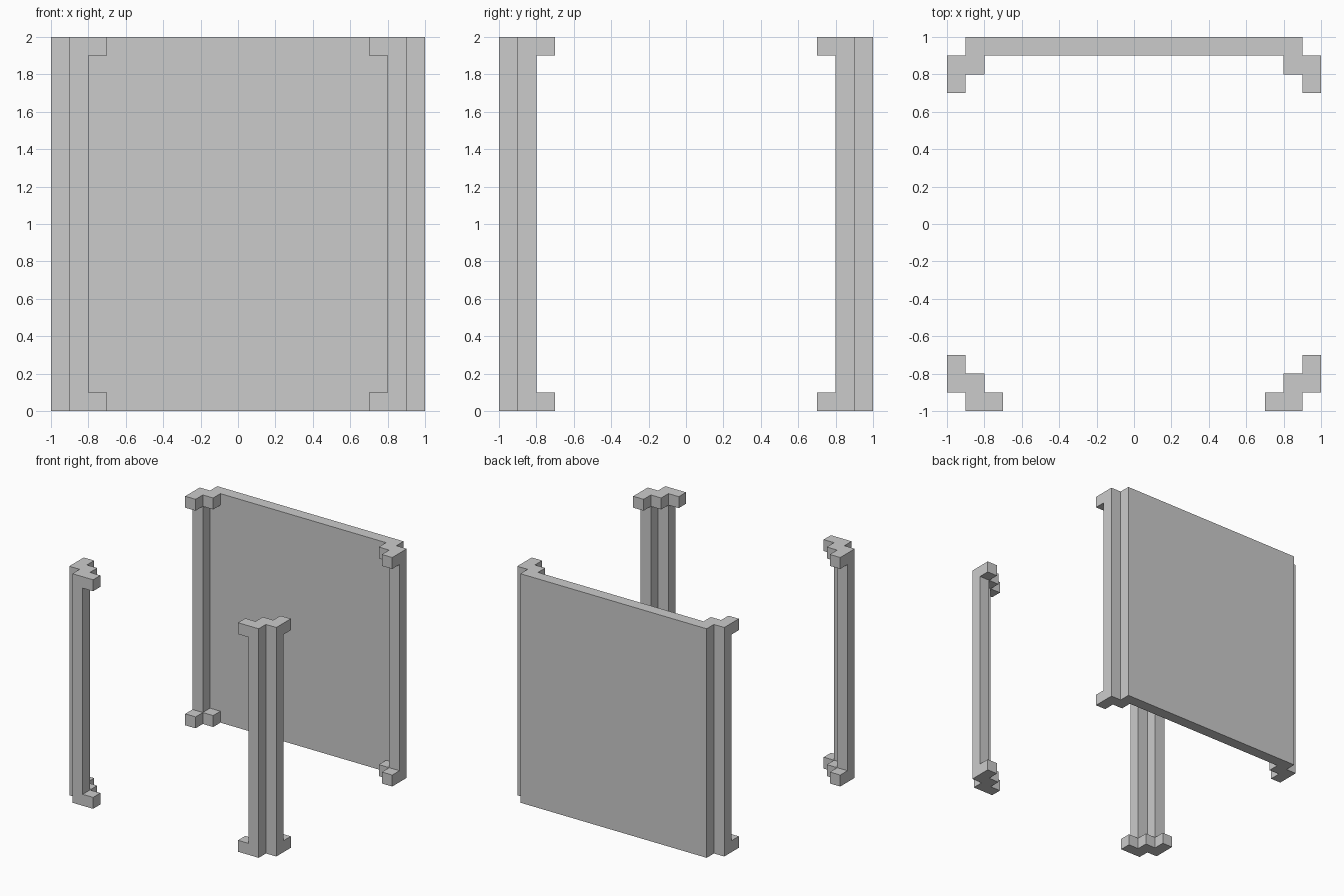
import bpy, bmesh, math
from mathutils import Vector
from itertools import product

if "Cube" in bpy.data.objects:
    bpy.data.objects.remove(bpy.data.objects["Cube"])

U = 0.1  # size of one block


def block_object(name, boxes):
    """Fuse grid boxes ((x0,x1),(y0,y1),(z0,z1)) into one outer skin."""
    cells = {c for b in boxes for c in product(*(range(*r) for r in b))}
    bm = bmesh.new()
    verts = {}

    def vert(p):
        key = tuple(p)
        if key not in verts:
            verts[key] = bm.verts.new(Vector(key) * U)
        return verts[key]

    for c in cells:
        for axis, side in product(range(3), (0, 1)):
            n = list(c)
            n[axis] += 2 * side - 1
            if tuple(n) in cells:
                continue
            a, b = (axis + 1) % 3, (axis + 2) % 3
            ring = []
            for da, db in ((0, 0), (1, 0), (1, 1), (0, 1)):
                p = list(c)
                p[axis] += side
                p[a] += da
                p[b] += db
                ring.append(vert(p))
            bm.faces.new(ring if side else ring[::-1])
    # merge coplanar block faces into clean flat panels
    bmesh.ops.dissolve_limit(bm, angle_limit=math.radians(1),
                             verts=bm.verts[:], edges=bm.edges[:])
    mesh = bpy.data.meshes.new(name)
    bm.to_mesh(mesh)
    bm.free()
    obj = bpy.data.objects.new(name, mesh)
    bpy.context.collection.objects.link(obj)
    return obj


def span(i, s):
    """One-block range at index i, mirrored when s is -1."""
    return (i, i + 1) if s > 0 else (-i - 1, -i)


def corner(sx, sy):
    """Two upright strips with stepped bracket blocks at top and bottom."""
    boxes = [(span(x, sx), span(y, sy), (0, 20)) for x, y in ((9, 8), (8, 9))]
    for x, y in ((9, 7), (8, 8), (7, 9)):
        boxes += [(span(x, sx), span(y, sy), span(z, 1)) for z in (0, 19)]
    return boxes


# free-standing front posts
for label, sx in (("left", -1), ("right", 1)):
    block_object(f"front_{label}_post", corner(sx, -1))

# back panel with its two corner posts
block_object("back_panel", [((-9, 9), (9, 10), (0, 20))] + corner(-1, 1) + corner(1, 1))
